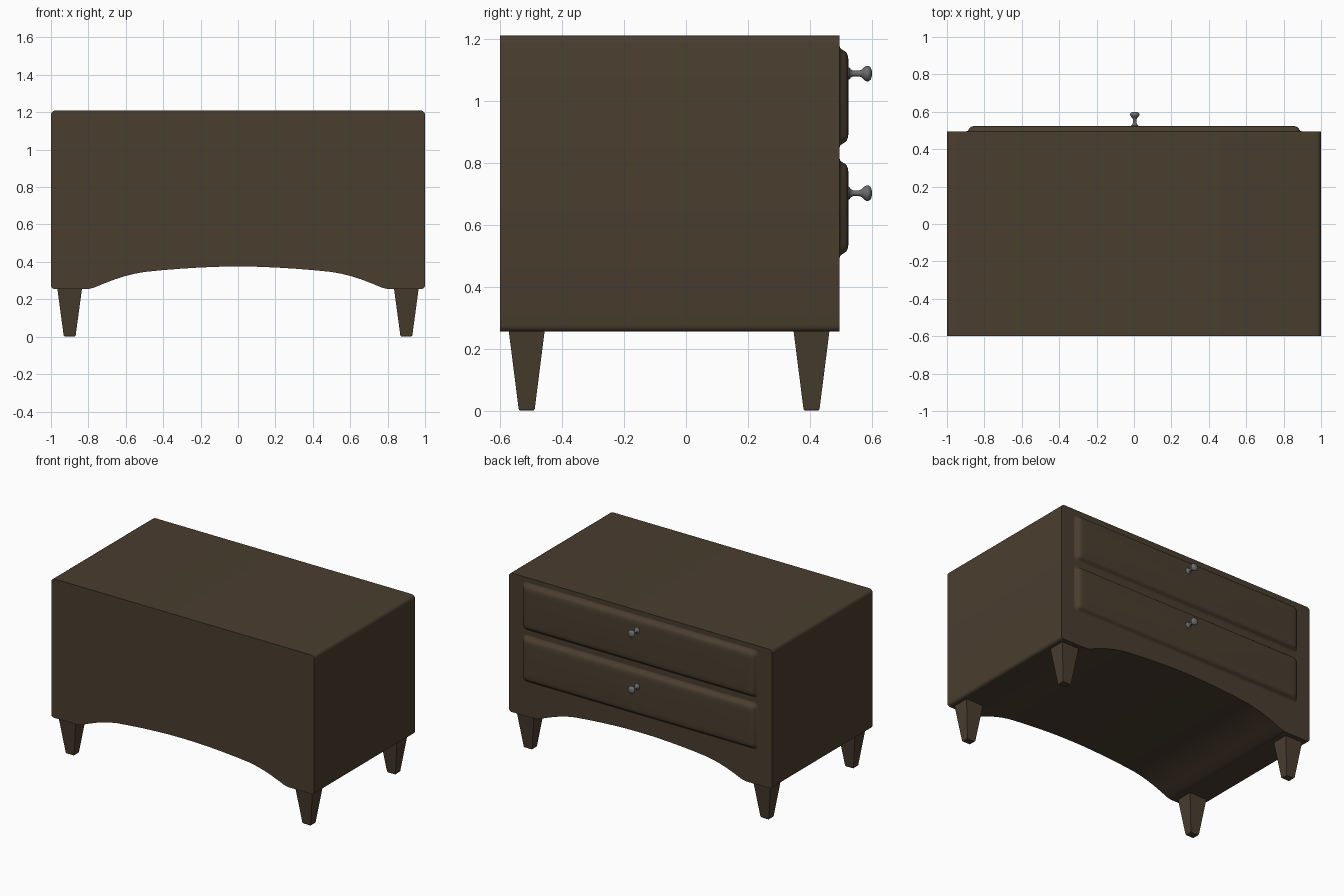
import bpy, bmesh, math
from mathutils import Matrix

if "Cube" in bpy.data.objects:
    bpy.data.objects.remove(bpy.data.objects["Cube"])


def material(name, color):
    m = bpy.data.materials.new(name)
    m.diffuse_color = color
    m.use_nodes = True
    m.node_tree.nodes["Principled BSDF"].inputs["Base Color"].default_value = m.diffuse_color
    return m


WOOD = material("dark_wood", (0.068, 0.047, 0.028, 1))
METAL = material("grey_metal", (0.15, 0.15, 0.16, 1))


def finish(name, bm, mat, angle=None):
    bmesh.ops.recalc_face_normals(bm, faces=bm.faces)
    me = bpy.data.meshes.new(name)
    bm.to_mesh(me)
    bm.free()
    ob = bpy.data.objects.new(name, me)
    bpy.context.collection.objects.link(ob)
    me.materials.append(mat)
    if angle:
        bpy.ops.object.select_all(action='DESELECT')
        ob.select_set(True)
        bpy.context.view_layer.objects.active = ob
        bpy.ops.object.shade_smooth_by_angle(angle=math.radians(angle))
    return ob


def loft(rings):
    """Skin a list of equal-length point rings and cap both ends."""
    bm = bmesh.new()
    vr = [[bm.verts.new(p) for p in r] for r in rings]
    n = len(vr[0])
    for a, b in zip(vr, vr[1:]):
        for i in range(n):
            j = (i + 1) % n
            bm.faces.new((a[i], a[j], b[j], b[i]))
    bm.faces.new(vr[0])
    bm.faces.new(vr[-1][::-1])
    return bm


def arc(cx, cz, r, start, steps):
    return [(cx + r * math.cos(math.radians(start + 90 * i / steps)),
             cz + r * math.sin(math.radians(start + 90 * i / steps)))
            for i in range(steps + 1)]


def rounded_rect(x0, x1, z0, z1, r, steps=4):
    return (arc(x1 - r, z0 + r, r, -90, steps) + arc(x1 - r, z1 - r, r, 0, steps)
            + arc(x0 + r, z1 - r, r, 90, steps) + arc(x0 + r, z0 + r, r, 180, steps))


# Cabinet body: rounded profile with an arched underside, extruded front to back
arch = [(0.80, 0.255), (0.77, 0.262), (0.72, 0.283), (0.66, 0.306), (0.60, 0.325),
        (0.55, 0.337), (0.50, 0.346), (0.40, 0.356), (0.30, 0.364), (0.20, 0.370),
        (0.10, 0.374)]
half = arch[::-1] + arc(0.98, 0.275, 0.02, -90, 4) + arc(0.975, 1.185, 0.025, 0, 4)
profile = [(0, 0.375)] + half + [(-x, z) for x, z in reversed(half)]
finish("cabinet_body", loft([[(x, y, z) for x, z in profile] for y in (-0.6, 0.495)]),
       WOOD, 35)

# Drawer fronts: raised panels with a flared foot and a rounded edge
section = [(0.0, 0.485), (0.0, 0.495), (0.008, 0.498), (0.013, 0.504), (0.017, 0.511),
           (0.023, 0.518), (0.032, 0.522), (0.045, 0.524), (0.06, 0.525)]
for label, z0, z1 in (("upper", 0.848, 1.178), ("lower", 0.492, 0.815)):
    rings = []
    for d, y in section:
        pts = rounded_rect(-0.897 + d, 0.897 - d, z0 + d, z1 - d, max(0.03 - d * 0.3, 0.01))
        rings.append([(x, y, z) for x, z in pts])
    finish(label + "_drawer", loft(rings), WOOD, 50)

# Knobs: turned profile (radius, y)
turned = [(0.020, 0.520), (0.020, 0.527), (0.013, 0.532), (0.009, 0.540), (0.009, 0.557),
          (0.012, 0.566), (0.020, 0.574), (0.025, 0.582), (0.025, 0.588), (0.021, 0.595),
          (0.012, 0.599), (0.004, 0.600)]
for label, z in (("upper", 1.088), ("lower", 0.702)):
    rings = [[(0.004 + r * math.cos(a * math.tau / 20), y, z + r * math.sin(a * math.tau / 20))
              for a in range(20)] for r, y in turned]
    finish(label + "_knob", loft(rings), METAL, 50)

# Tapered square legs with a slight chamfer at the foot
for side, cx in (("left", -0.9), ("right", 0.9)):
    for end, cy in (("front", -0.514), ("back", 0.405)):
        rings = []
        for hx, hy, z in ((0.027, 0.022, 0), (0.032, 0.026, 0.006), (0.066, 0.058, 0.258)):
            rings.append([(cx + sx * hx, cy + sy * hy, z)
                          for sx, sy in ((-1, -1), (1, -1), (1, 1), (-1, 1))])
        finish(f"{end}_{side}_leg", loft(rings), WOOD)
